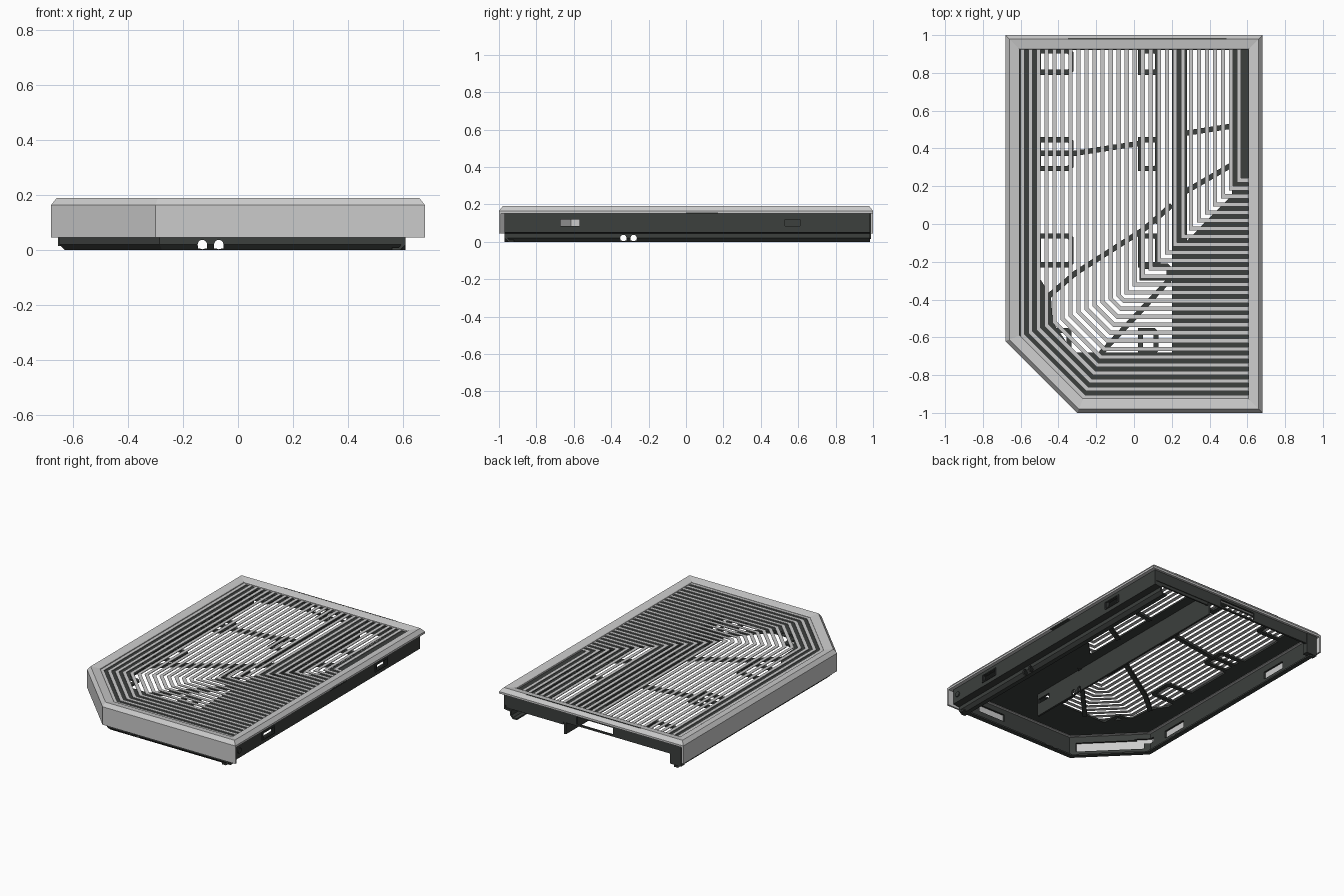
import bpy, bmesh, math
from mathutils import Vector

if "Cube" in bpy.data.objects:
    bpy.data.objects.remove(bpy.data.objects["Cube"])

dark = bpy.data.materials.new("dark_plastic")
dark.diffuse_color = (0.045, 0.05, 0.047, 1)
dark.use_nodes = True
dark.node_tree.nodes["Principled BSDF"].inputs["Base Color"].default_value = dark.diffuse_color


def finish(name, bm, mat=None):
    bmesh.ops.recalc_face_normals(bm, faces=bm.faces)
    me = bpy.data.meshes.new(name)
    bm.to_mesh(me)
    bm.free()
    ob = bpy.data.objects.new(name, me)
    bpy.context.collection.objects.link(ob)
    if mat:
        me.materials.append(mat)
    return ob


def offset(path, d, closed):
    """Shift a polyline to its left by d, with mitred corners."""
    n, out = len(path), []
    pts = [Vector(p) for p in path]
    for i, p in enumerate(pts):
        a = (p - pts[i - 1]).normalized() if closed or i > 0 else None
        b = (pts[(i + 1) % n] - p).normalized() if closed or i < n - 1 else None
        a, b = a or b, b or a
        na, nb = Vector((-a.y, a.x)), Vector((-b.y, b.x))
        out.append(p + (na + nb) * d / (1 + na.dot(nb)))
    return out


def add_sweep(bm, path, profile, closed=False):
    rings = [[bm.verts.new((p.x, p.y, z)) for p in offset(path, d, closed)] for d, z in profile]
    n, m = len(path), len(profile)
    for j in range(m):
        r, s = rings[j], rings[(j + 1) % m]
        for i in range(n if closed else n - 1):
            k = (i + 1) % n
            bm.faces.new((r[i], r[k], s[k], s[i]))
    if not closed:
        bm.faces.new([r[0] for r in rings])
        bm.faces.new([r[-1] for r in reversed(rings)])


def sweep(name, path, profile, closed=False, mat=None):
    bm = bmesh.new()
    add_sweep(bm, path, profile, closed)
    return finish(name, bm, mat)


def prism(name, pts, z0, z1, mat=dark):
    bm = bmesh.new()
    lo = [bm.verts.new((x, y, z0)) for x, y in pts]
    hi = [bm.verts.new((x, y, z1)) for x, y in pts]
    bm.faces.new(lo[::-1])
    bm.faces.new(hi)
    for i in range(len(pts)):
        k = (i + 1) % len(pts)
        bm.faces.new((lo[i], lo[k], hi[k], hi[i]))
    return finish(name, bm, mat)


def box(name, x0, x1, y0, y1, z0, z1, mat=dark):
    return prism(name, [(x0, y0), (x1, y0), (x1, y1), (x0, y1)], z0, z1, mat)


def tube(name, center, axis, r, length, mat=dark):
    bm = bmesh.new()
    bmesh.ops.create_cone(bm, cap_ends=True, segments=20, radius1=r, radius2=r, depth=length)
    rot = Vector((0, 0, 1)).rotation_difference(Vector(axis)).to_matrix().to_4x4()
    bmesh.ops.transform(bm, matrix=rot, verts=bm.verts)
    bmesh.ops.translate(bm, vec=center, verts=bm.verts)
    return finish(name, bm, mat)


def cut(ob, cutters):
    for c in cutters:
        c.hide_render = True
        mod = ob.modifiers.new("cut", 'BOOLEAN')
        mod.operation, mod.solver, mod.object = 'DIFFERENCE', 'EXACT', c
    dg = bpy.context.evaluated_depsgraph_get()
    me = bpy.data.meshes.new_from_object(ob.evaluated_get(dg))
    ob.modifiers.clear()
    ob.data = me


# Light top frame and the skirt on the left, chamfered corner and front
outline = [(-0.68, 1), (-0.68, -0.62), (-0.30, -1), (0.68, -1), (0.68, 1)]
sweep("top_frame", outline, [(0, 0.152), (0, 0.165), (0.02, 0.19), (0.07, 0.182),
                             (0.075, 0.178), (0.075, 0.168), (0.06, 0.152)], True)
sweep("outer_skirt", outline[:4], [(0, 0.045), (0, 0.155), (0.012, 0.155), (0.012, 0.045)])
box("frame_groove", -0.35, 0.49, 0.977, 0.982, 0.185, 0.1905)
box("lip_notch", 0.66, 0.681, 0, 0.17, 0.148, 0.157)

# Nested thin slats following the chamfered corner
bm = bmesh.new()
for i in range(28):
    d = 0.014 + 0.0425 * i
    x, y, s = -0.605 + d, -0.93 + d, -1.2 + math.sqrt(2) * d
    bend = [(x, s - x), (s - y, y)] if s > x + y + 0.005 else [(x, y)]
    add_sweep(bm, [(x, 0.94)] + bend + [(0.61, y)],
              [(-0.011, 0.171), (-0.011, 0.175), (0.011, 0.175), (0.011, 0.171)])
finish("slats", bm)

# Dark body walls with an inward bottom flange; the right wall steps outward
walls = sweep("body_walls", [(-0.65, 0.985), (-0.65, -0.605), (-0.285, -0.97), (0.61, -0.97)],
              [(0, 0.155), (0, 0.02), (0.02, 0), (0.05, 0), (0.05, 0.01), (0.024, 0.01),
               (0.012, 0.024), (0.012, 0.155)], mat=dark)
right_wall = sweep("right_wall", [(0.61, -0.97), (0.61, 0.985)],
                   [(-0.045, 0.155), (-0.045, 0.05), (0, 0.045), (0, 0.02), (0.02, 0), (0.05, 0), (0.05, 0.01),
                    (0.024, 0.01), (0.012, 0.024), (0.012, 0.055), (-0.033, 0.06), (-0.033, 0.155)], mat=dark)
box("front_wall_end", 0.6, 0.65, -0.97, -0.958, 0.05, 0.155)
beam = box("center_beam", 0.2, 0.213, -0.68, 0.98, 0.0, 0.16)
back = box("back_band", -0.645, 0.65, 0.972, 0.985, 0.08, 0.155)

# Arched cable holes and wall windows
holes = []
for x in (-0.13, -0.07):
    holes += [tube("hole_cutter", (x, -0.95, 0.02), (0, 1, 0), 0.017, 0.3),
              box("hole_cutter", x - 0.0165, x + 0.0165, -1.1, -0.8, 0.006, 0.02)]
side_holes = []
for y in (-0.335, -0.28):
    side_holes += [tube("hole_cutter", (0, y, 0.02), (1, 0, 0), 0.017, 1.6),
                   box("hole_cutter", -0.8, 0.8, y - 0.0165, y + 0.0165, 0.006, 0.02)]
long_win = box("window_cutter", -0.8, 0.8, -0.67, -0.57, 0.085, 0.118)
short_win = box("window_cutter", 0.5, 0.8, 0.53, 0.61, 0.085, 0.118)
windows = [box("window_cutter", 0.25, 0.45, -0.99, -0.93, 0.07, 0.118),
           box("window_cutter", -0.8, -0.6, -0.46, -0.28, 0.06, 0.11),
           box("window_cutter", -0.8, -0.6, 0.5, 0.68, 0.06, 0.11),
           prism("window_cutter", [(-0.64, -0.66), (-0.34, -0.96), (-0.28, -0.9), (-0.58, -0.6)], 0.048, 0.11)]
back_win = box("window_cutter", -0.15, 0.12, 0.9, 1.1, 0.09, 0.138)
cut(walls, holes + side_holes + [long_win] + windows)
cut(right_wall, side_holes + [long_win, short_win])
cut(beam, side_holes + [long_win])
cut(back, [back_win])
for c in holes + side_holes + windows + [long_win, short_win, back_win]:
    bpy.data.objects.remove(c)

# Back end pieces
box("back_right_panel", 0.22, 0.65, 0.97, 0.98, 0.06, 0.155)
box("back_corner_block", -0.655, -0.575, 0.95, 0.988, 0.015, 0.155)

# Support plate directly under the slats
Z0, Z1 = 0.154, 0.166
prism("left_plate", [(-0.645, 0.965), (-0.645, -0.6), (-0.283, -0.963), (0.23, -0.963), (0.23, -0.68),
                     (-0.32, -0.68), (-0.43, -0.52), (-0.44, -0.38), (-0.51, -0.27), (-0.51, 0.965)], Z0, Z1)
prism("front_right_plate", [(0.23, -0.963), (0.645, -0.963), (0.645, 0.28), (0.52, 0.155), (0.23, -0.14)], Z0, Z1)
prism("beam_plate", [(0.2, -0.68), (0.23, -0.68), (0.23, -0.14), (0.28, -0.09), (0.28, 0.965),
                     (0.2, 0.965)], Z0, Z1)
box("beam_side_strip", 0.115, 0.14, 0.0, 0.965, Z0, Z1)
box("right_plate", 0.52, 0.645, 0.155, 0.965, Z0, Z1)
box("back_plate", -0.51, 0.52, 0.92, 0.965, Z0, Z1)

# Mounting tabs: open rims on both sides of the large opening
rim = [(0, Z0), (0, Z1), (0.028, Z1), (0.028, Z0)]


def tab(name, x0, x1, y0, y1, c=0.02):
    pts = [(x0, y0), (x1 - c, y0), (x1, y0 + c), (x1, y1 - c), (x1 - c, y1), (x0, y1)]
    sweep(name, pts, rim, True, dark)


for y0, y1 in ((0.79, 0.93), (0.28, 0.46), (-0.23, -0.05)):
    tab("left_tab", -0.52, -0.32, y0, y1)
    tab("beam_tab", 0.02, 0.14, y0, y1)
box("left_tab_bar", -0.51, -0.33, 0.36, 0.39, Z0, Z1)
tab("front_left_tab", -0.43, -0.33, -0.69, -0.55)
tab("front_beam_tab", 0.02, 0.13, -0.69, -0.55)
tab("beam_lower_tab", 0.03, 0.2, -0.3, -0.21)

# Diagonal struts
for path in ([(-0.34, 0.37), (0.05, 0.43)], [(0.27, 0.48), (0.53, 0.52)],
             [(-0.45, -0.38), (-0.31, -0.26), (0.05, -0.03), (0.2, 0.1)],
             [(0.27, 0.17), (0.53, 0.32)], [(-0.18, -0.69), (0.23, -0.25)]):
    sweep("strut", path, [(-0.014, 0.148), (0.014, 0.148), (0.014, Z1), (-0.014, Z1)], mat=dark)

# Right wall details: window rims and screw
for y in (-0.62, 0.57):
    for z in (0.076, 0.12):
        box("window_rim", 0.65, 0.662, y - 0.065, y + 0.065, z, z + 0.007)
    for s in (-0.065, 0.056):
        box("window_rim_side", 0.65, 0.662, y + s, y + s + 0.009, 0.076, 0.127)
tube("side_screw", (0.656, -0.925, 0.1), (1, 0, 0), 0.018, 0.012)
